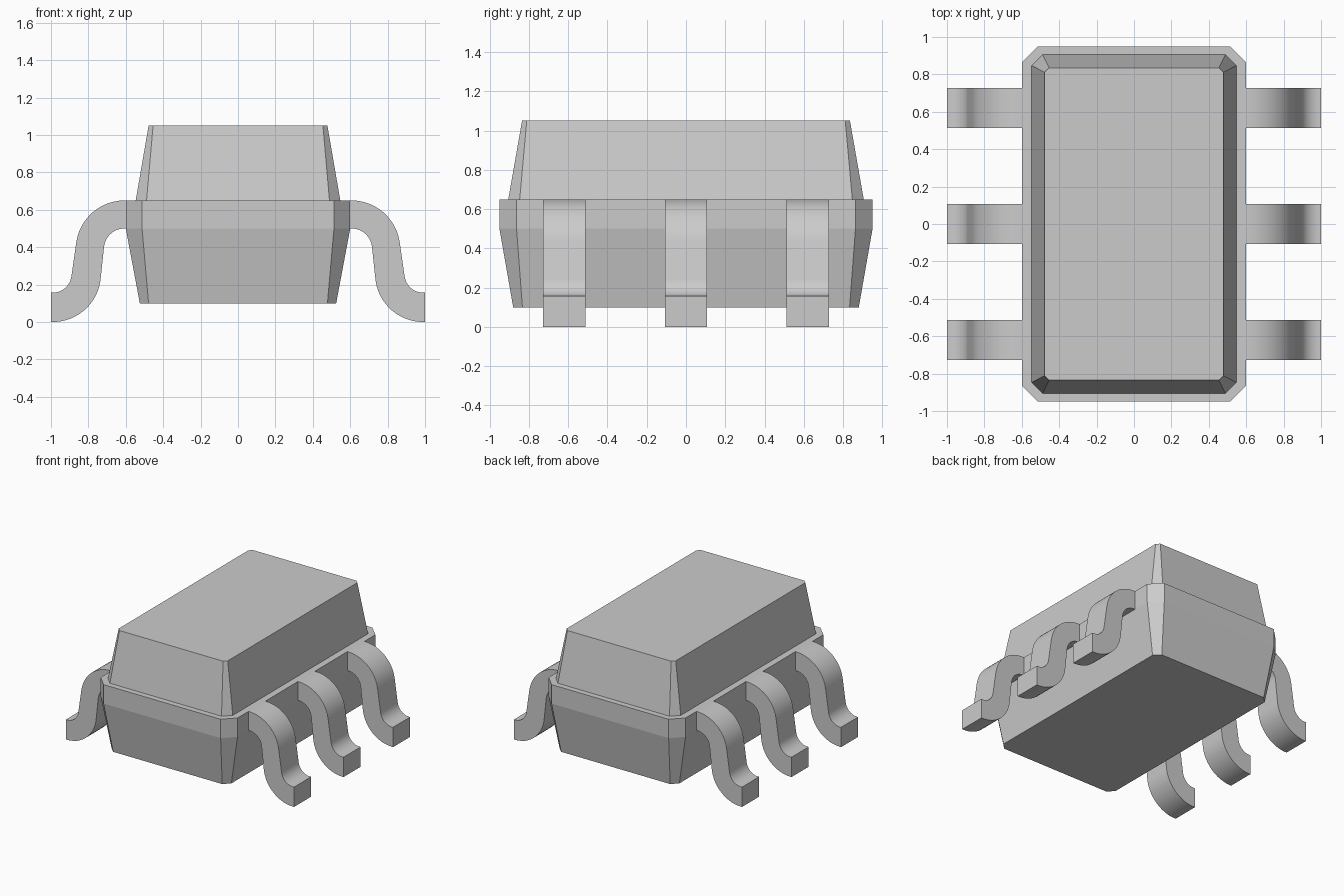
import bpy, bmesh
from math import sin, cos, radians

if "Cube" in bpy.data.objects:
    bpy.data.objects.remove(bpy.data.objects["Cube"])


def make_object(name, bm):
    bmesh.ops.recalc_face_normals(bm, faces=bm.faces)
    mesh = bpy.data.meshes.new(name)
    bm.to_mesh(mesh)
    bm.free()
    obj = bpy.data.objects.new(name, mesh)
    bpy.context.collection.objects.link(obj)
    return obj


def octagon(bm, z, hx, hy, c):
    """Ring of a rectangle with corners cut by c."""
    pts = [(hx, hy - c), (hx - c, hy), (c - hx, hy), (-hx, hy - c),
           (-hx, c - hy), (c - hx, -hy), (hx - c, -hy), (hx, c - hy)]
    return [bm.verts.new((x, y, z)) for x, y in pts]


# Moulded body: stacked chamfered sections (z, half x, half y, corner cut)
sections = [(0.10, 0.525, 0.88, 0.047), (0.50, 0.60, 0.95, 0.087),
            (0.65, 0.60, 0.95, 0.087), (0.65, 0.547, 0.905, 0.058),
            (1.05, 0.478, 0.835, 0.024)]
bm = bmesh.new()
rings = [octagon(bm, *s) for s in sections]
for a, b in zip(rings, rings[1:]):
    for i in range(8):
        j = (i + 1) % 8
        bm.faces.new((a[i], a[j], b[j], b[i]))
bm.faces.new(rings[0])
bm.faces.new(rings[-1])
make_object("body", bm)


# Gull-wing lead: S-shaped side profile extruded along y
def arc(cx, cz, r, a0, a1, n=12):
    return [(cx + r * cos(radians(a0 + (a1 - a0) * i / n)),
             cz + r * sin(radians(a0 + (a1 - a0) * i / n))) for i in range(n + 1)]


upper = [(0.60, 0.65)] + arc(0.607, 0.39, 0.26, 90, 8) + arc(0.99, 0.257, 0.10, 188, 270) + [(1.0, 0.157)]
lower = [(0.60, 0.50)] + arc(0.607, 0.39, 0.11, 90, 8) + arc(0.99, 0.257, 0.257, 188, 270) + [(1.0, 0.0)]


def lead(name, side, y, half=0.107):
    bm = bmesh.new()
    rows = [[bm.verts.new((side * x, y + s * half, z)) for s in (-1, 1) for x, z in (p, q)]
            for p, q in zip(upper, lower)]
    order = (0, 1, 3, 2)
    for a, b in zip(rows, rows[1:]):
        for i in range(4):
            m, n = order[i], order[(i + 1) % 4]
            bm.faces.new((a[m], a[n], b[n], b[m]))
    for r in (rows[0], rows[-1]):
        bm.faces.new([r[k] for k in order])
    return make_object(name, bm)


leads = [lead(f"{label}_lead_{i + 1}", side, y)
         for label, side in (("right", 1), ("left", -1))
         for i, y in enumerate((-0.62, 0, 0.62))]
for obj in leads:
    obj.select_set(True)
bpy.context.view_layer.objects.active = leads[0]
bpy.ops.object.shade_smooth_by_angle(angle=radians(30))
